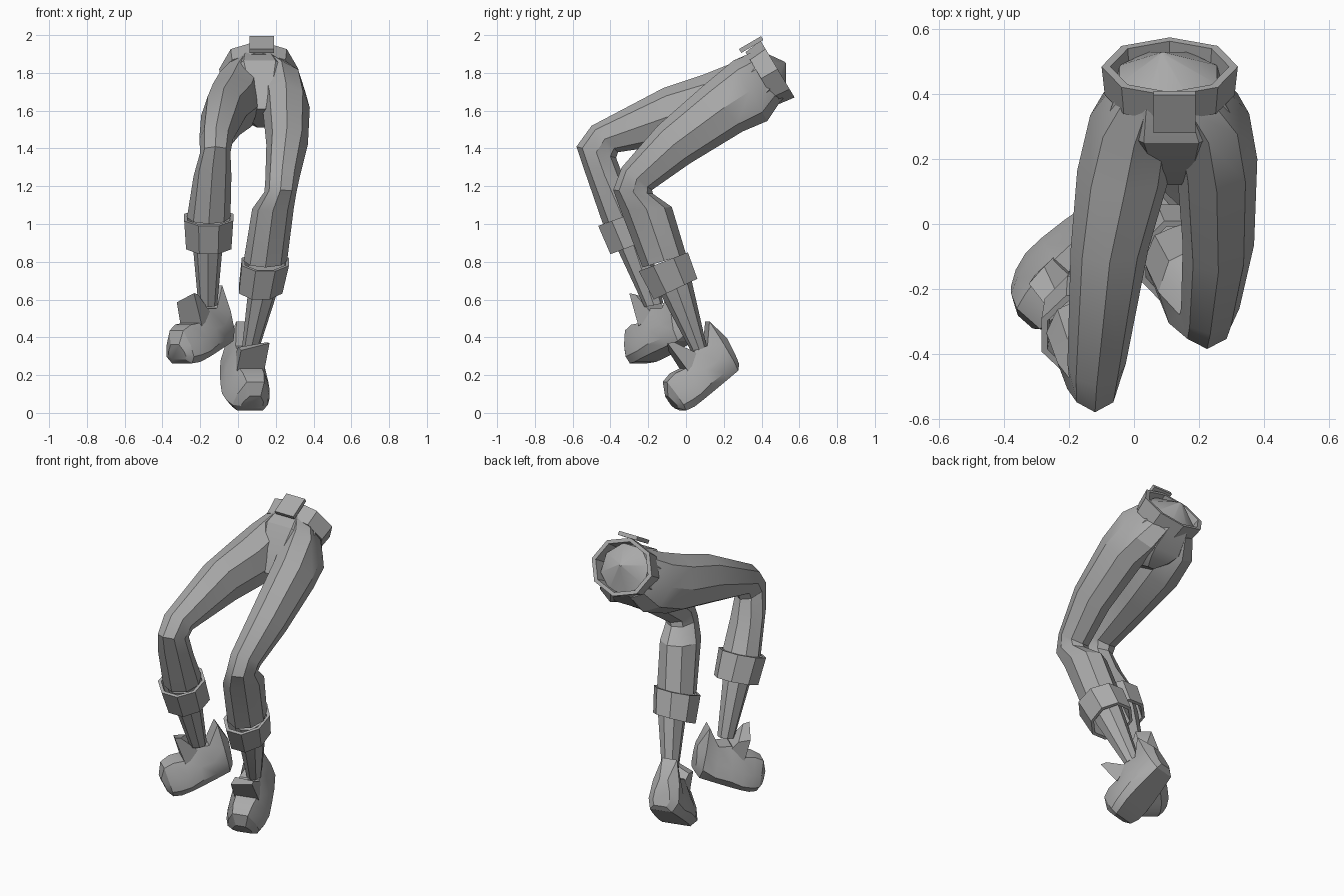
import bpy, bmesh, math
from mathutils import Vector

cube = bpy.data.objects.get("Cube")
if cube:
    bpy.data.objects.remove(cube)

grey = bpy.data.materials.new("plain grey")
grey.use_nodes = True
colour = (0.4, 0.4, 0.4, 1)
grey.diffuse_color = colour
grey.node_tree.nodes["Principled BSDF"].inputs["Base Color"].default_value = colour


def loft(name, rings, closed=False):
    """Skin a list of equal rings; cap the ends, or join last to first."""
    bm = bmesh.new()
    loops = [[bm.verts.new(p) for p in ring] for ring in rings]
    n = len(loops[0])
    pairs = list(zip(loops, loops[1:]))
    if closed:
        pairs.append((loops[-1], loops[0]))
    else:
        bm.faces.new(loops[0])
        bm.faces.new(loops[-1])
    for a, b in pairs:
        for i in range(n):
            j = (i + 1) % n
            bm.faces.new((a[i], a[j], b[j], b[i]))
    bmesh.ops.recalc_face_normals(bm, faces=bm.faces)
    mesh = bpy.data.meshes.new(name)
    bm.to_mesh(mesh)
    bm.free()
    mesh.materials.append(grey)
    obj = bpy.data.objects.new(name, mesh)
    bpy.context.collection.objects.link(obj)
    bpy.ops.object.select_all(action='DESELECT')
    obj.select_set(True)
    bpy.context.view_layer.objects.active = obj
    bpy.ops.object.shade_smooth_by_angle(angle=math.radians(30))
    return obj


def ring(fy, fz, by, bz, x, half, flat=False, scale=1.0, n=8):
    """Ring spanning a front point and a back point, centred on x."""
    centre = Vector((x, (fy + by) / 2, (fz + bz) / 2))
    v = Vector((0, (fy - by) / 2, (fz - bz) / 2)) * scale
    u = Vector((half * scale, 0, 0))
    turn = math.pi / n if flat else 0
    grow = 1 / math.cos(turn)
    return [centre + (v * math.cos(a) + u * math.sin(a)) * grow
            for a in (turn + i * math.tau / n for i in range(n))]


def tube(name, rows, flat=False):
    return loft(name, [ring(*r, flat=flat) for r in rows])


def band(name, low, high, inner, flat):
    """Hollow band with a thick wall."""
    return loft(name, [ring(*low, flat=flat), ring(*high, flat=flat),
                       ring(*high, flat=flat, scale=inner),
                       ring(*low, flat=flat, scale=inner)], closed=True)


# Trousers: seat with domed top, then both legs
tube("trouser_seat", [
    (.52, 1.86, .53, 1.85, .09, .01),
    (.39, 1.92, .53, 1.68, .105, .15),
    (.34, 1.905, .50, 1.65, .105, .165),
    (.25, 1.865, .43, 1.56, .115, .205),
    (.17, 1.74, .37, 1.53, .12, .15),
    (.12, 1.61, .30, 1.51, .125, .05)], flat=True)

tube("left_trouser_leg", [
    (.34, 1.90, .50, 1.65, .175, .105),
    (.25, 1.865, .43, 1.545, .23, .125),
    (.10, 1.74, .30, 1.49, .255, .125),
    (-.15, 1.52, .02, 1.32, .26, .11),
    (-.34, 1.30, -.18, 1.18, .235, .09),
    (-.385, 1.18, -.175, 1.16, .225, .085),
    (-.345, 1.07, -.075, 1.09, .185, .11),
    (-.23, .77, 0, .84, .145, .115)])

tube("right_trouser_leg", [
    (.34, 1.90, .50, 1.65, .035, .105),
    (.24, 1.85, .43, 1.545, .0, .135),
    (.09, 1.79, .24, 1.47, -.03, .145),
    (-.12, 1.72, -.03, 1.43, -.075, .12),
    (-.50, 1.52, -.36, 1.38, -.115, .09),
    (-.58, 1.41, -.37, 1.35, -.12, .08),
    (-.54, 1.29, -.32, 1.22, -.135, .1),
    (-.44, 1.0, -.23, 1.07, -.155, .115)])

# Rolled cuffs
band("left_cuff", (-.17, .60, .06, .71, .12, .115),
     (-.25, .75, .01, .85, .145, .125), .86, True)
band("right_cuff", (-.40, .84, -.16, .93, -.155, .12),
     (-.465, .99, -.22, 1.08, -.155, .13), .86, True)

# Bare shins
tube("left_shin", [(-.18, .74, -.01, .81, .145, .09),
                   (-.13, .62, .03, .70, .135, .08),
                   (.03, .32, .11, .35, .065, .045)])
tube("right_shin", [(-.41, .98, -.25, 1.04, -.16, .09),
                    (-.36, .86, -.20, .93, -.16, .08),
                    (-.22, .56, -.12, .58, -.16, .05)])

# Belt and buckle
band("belt", (.315, 1.91, .48, 1.63, .11, .20),
     (.395, 1.97, .575, 1.67, .11, .21), .87, False)

along = Vector((0, .86, .5)) * .068
out = Vector((0, -.5, .86)) * .012
side = Vector((.065, 0, 0))
mid = Vector((.125, .345, 1.95))
loft("belt_buckle", [[mid + out * k + side * a + along * b
                      for a, b in ((-1, -1), (1, -1), (1, 1), (-1, 1))]
                     for k in (-1, 1)])

# Shoe stations: bottom (s, u), top (s, u), half width, from heel to toe
SHOE = [(-.01, .02, -.045, .17, .05),
        (.02, 0, -.02, .30, .09),
        (.10, 0, .07, .205, .105),
        (.20, 0, .14, .23, .12),
        (.27, 0, .235, .185, .125),
        (.33, 0, .30, .20, .115),
        (.375, .01, .36, .19, .095),
        (.395, .04, .40, .125, .06)]
# Cross-section: height fraction, width fraction; one side bulges more
SECTION = [(0, .7), (.2, .92), (.55, .85), (1, .5),
           (1, -.5), (.55, -.95), (.2, -1.12), (0, -.8)]


def shoe(label, ankle, heading, pitch):
    """Shoe set at the ankle, turned to its heading and tipped toe-down."""
    flat = Vector((heading[0], heading[1], 0)).normalized()
    up = Vector((0, 0, 1))
    p = math.radians(pitch)
    fwd = flat * math.cos(p) - up * math.sin(p)
    top = flat * math.sin(p) + up * math.cos(p)
    across = up.cross(flat)

    def place(s, u, w):
        return Vector(ankle) + fwd * (s - .10) + top * (u - .21) + across * w

    loft(label + "_shoe",
         [[place(s0 + (s1 - s0) * t, u0 + (u1 - u0) * t, half * w)
           for t, w in SECTION] for s0, u0, s1, u1, half in SHOE])

    # Tongue flares forward, with one corner raised
    foot = [place(.13, .19, -.065), place(.13, .19, .065),
            place(.24, .17, .075), place(.24, .17, -.075)]
    tip = [place(.165, .27, -.07), place(.205, .335, .07),
           place(.238, .355, .075), place(.23, .30, -.07)]
    loft(label + "_shoe_tongue", [foot, tip])


shoe("left", (.045, .075, .34), (.25, -.97), 38)
shoe("right", (-.17, -.115, .548), (-.66, -.75), 21)
